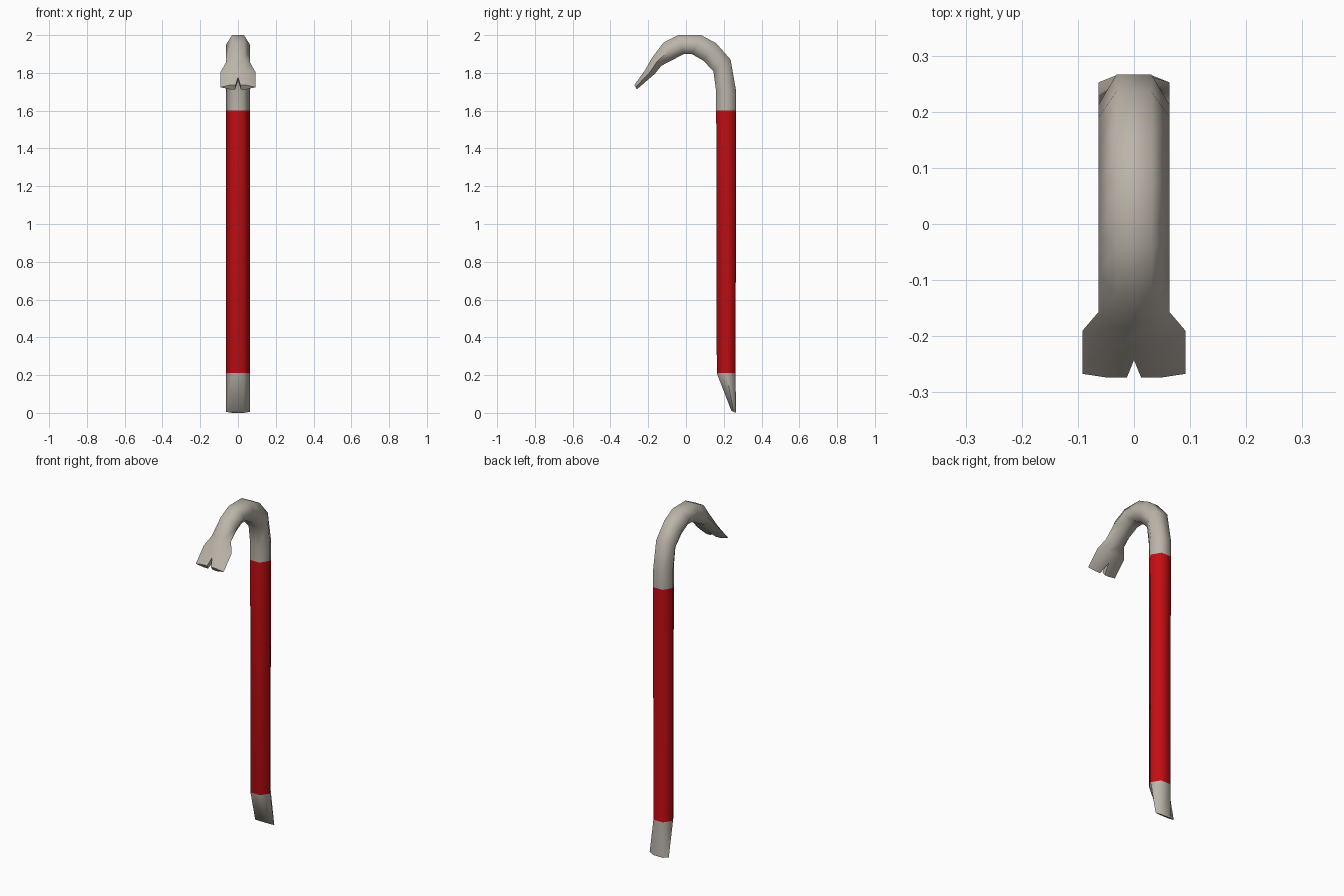
import bpy, bmesh, math
from mathutils import Vector

if "Cube" in bpy.data.objects:
    bpy.data.objects.remove(bpy.data.objects["Cube"])

def material(name, rgb):
    m = bpy.data.materials.new(name)
    m.diffuse_color = (*rgb, 1)
    m.use_nodes = True
    m.node_tree.nodes["Principled BSDF"].inputs["Base Color"].default_value = m.diffuse_color
    return m

STEEL = material("bare steel", (0.50, 0.46, 0.40))
RED = material("red paint", (0.55, 0.004, 0.006))

# Stations along the bar: outer (y, z), inner (y, z), half width
STATIONS = [
    ((0.265, 0.00), (0.240, 0.012), 0.063),   # chisel tip
    ((0.262, 0.21), (0.163, 0.21), 0.063),    # paint starts
    ((0.266, 1.60), (0.160, 1.60), 0.063),    # paint ends
    ((0.266, 1.70), (0.160, 1.70), 0.063),
    ((0.236, 1.87), (0.145, 1.81), 0.063),    # hook
    ((0.160, 1.957), (0.090, 1.866), 0.063),
    ((0.080, 2.00), (0.030, 1.900), 0.063),
    ((-0.040, 2.00), (-0.010, 1.900), 0.063),
    ((-0.120, 1.96), (-0.065, 1.872), 0.063),
    ((-0.183, 1.875), (-0.130, 1.838), 0.063),  # neck
    ((-0.216, 1.815), (-0.165, 1.795), 0.092),  # claw
    ((-0.274, 1.735), (-0.260, 1.713), 0.092),
]

def new_object(name, bm):
    bmesh.ops.recalc_face_normals(bm, faces=bm.faces)
    me = bpy.data.meshes.new(name)
    bm.to_mesh(me)
    bm.free()
    ob = bpy.data.objects.new(name, me)
    bpy.context.collection.objects.link(ob)
    return ob

# Hexagonal bar swept through the stations
bm = bmesh.new()
rings = []
for (oy, oz), (iy, iz), w in STATIONS:
    o, i = Vector((0, oy, oz)), Vector((0, iy, iz))
    mid, x = (o + i) / 2, Vector((w, 0, 0))
    rings.append([bm.verts.new(p) for p in
                  (mid + x, o + x / 2, o - x / 2, mid - x, i - x / 2, i + x / 2)])
for k, (a, b) in enumerate(zip(rings, rings[1:])):
    for j in range(6):
        n = (j + 1) % 6
        f = bm.faces.new((a[j], a[n], b[n], b[j]))
        f.material_index = 1 if k == 1 else 0
bm.faces.new(rings[0])
bm.faces.new(rings[-1])
bar = new_object("crowbar", bm)
bar.data.materials.append(STEEL)
bar.data.materials.append(RED)

# V-shaped nail slot cutter, running through the claw's thickness
d = Vector((0, -0.085, -0.14)).normalized()
n = Vector((0, d.z, -d.y))
apex = Vector((0, -0.237, 1.775))
x = Vector((0.024, 0, 0))
bm = bmesh.new()
tri = [[bm.verts.new(p + n * s) for p in (apex, apex + d * 0.1 + x, apex + d * 0.1 - x)]
       for s in (-0.06, 0.06)]
for t in tri:
    bm.faces.new(t)
for j in range(3):
    e = (j + 1) % 3
    bm.faces.new((tri[0][j], tri[0][e], tri[1][e], tri[1][j]))
cutter = new_object("nail_slot_cutter", bm)
cutter.data.materials.append(STEEL)
cutter.hide_render = True

mod = bar.modifiers.new("nail slot", 'BOOLEAN')
mod.operation = 'DIFFERENCE'
mod.solver = 'EXACT'
mod.object = cutter
bpy.context.view_layer.objects.active = bar
bpy.ops.object.select_all(action='DESELECT')
bar.select_set(True)
bpy.ops.object.modifier_apply(modifier=mod.name)
bpy.data.objects.remove(cutter)

# Smooth round the hexagon, keeping the ends crisp
bpy.ops.object.shade_smooth_by_angle(angle=math.radians(68))
